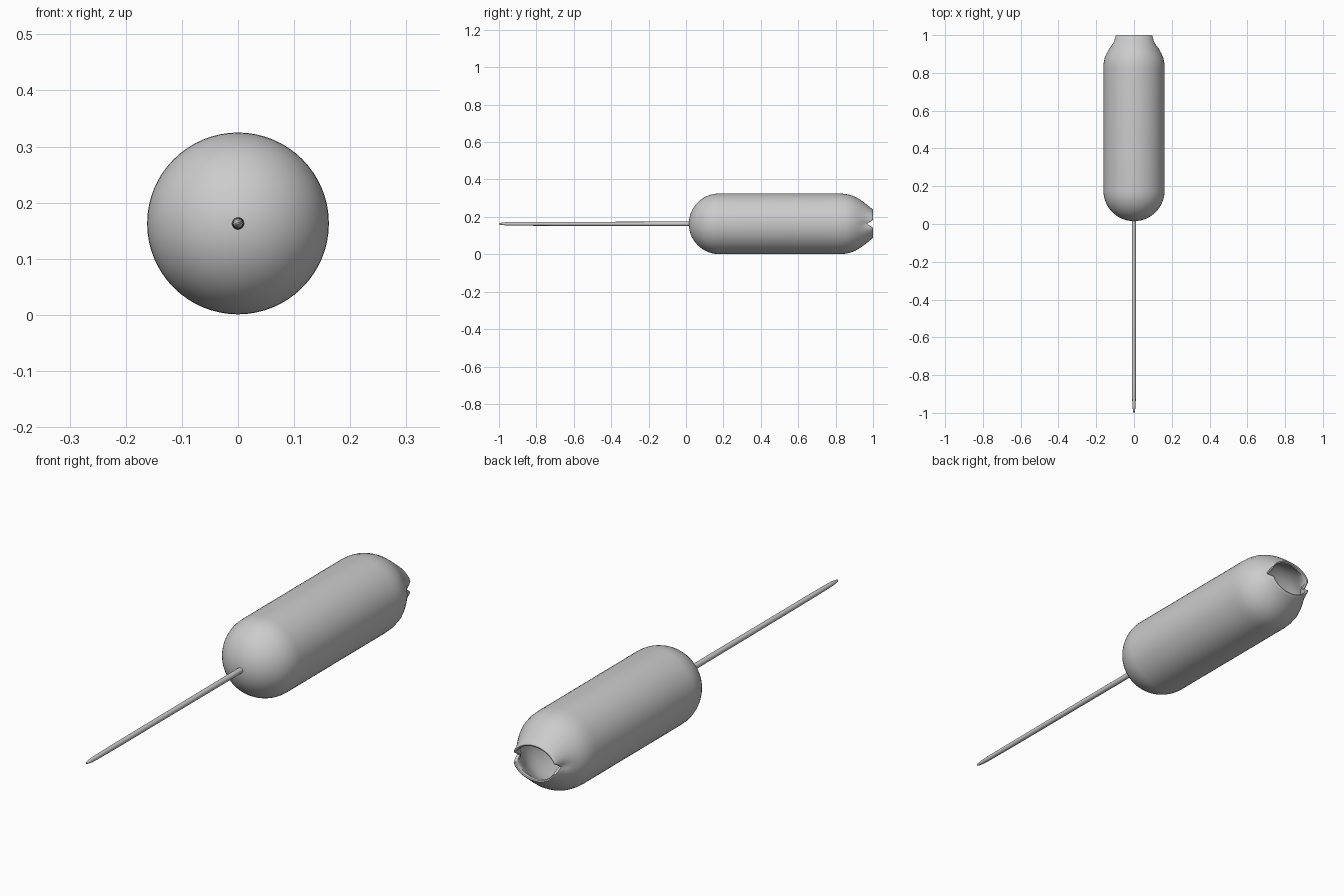
import bpy, bmesh, math

if "Cube" in bpy.data.objects:
    bpy.data.objects.remove(bpy.data.objects["Cube"])

grey = bpy.data.materials.new("light_grey")
grey.diffuse_color = (0.6, 0.6, 0.6, 1)
grey.use_nodes = True
grey.node_tree.nodes["Principled BSDF"].inputs["Base Color"].default_value = grey.diffuse_color
ZC, R, SEG = 0.163, 0.162, 64


def loft(name, rings, seg, cap=(True, True), shape=None):
    """Skin elliptical rings (y, x radius, z radius) along the y axis."""
    bm = bmesh.new()
    loops = []
    for y, rx, rz in rings:
        loop = []
        for i in range(seg):
            a = 2 * math.pi * i / seg
            yy = shape(y, a) if shape else y
            loop.append(bm.verts.new((rx * math.cos(a), yy, ZC + rz * math.sin(a))))
        loops.append(loop)
    for p, q in zip(loops, loops[1:]):
        for i in range(seg):
            j = (i + 1) % seg
            bm.faces.new((p[i], p[j], q[j], q[i]))
    if cap[0]:
        bm.faces.new(loops[0])
    if cap[1]:
        bm.faces.new(loops[-1])
    bmesh.ops.recalc_face_normals(bm, faces=bm.faces[:])
    mesh = bpy.data.meshes.new(name)
    bm.to_mesh(mesh)
    bm.free()
    mesh.materials.append(grey)
    ob = bpy.data.objects.new(name, mesh)
    bpy.context.collection.objects.link(ob)
    bpy.context.view_layer.objects.active = ob
    ob.select_set(True)
    bpy.ops.object.shade_smooth_by_angle(angle=math.radians(40))
    ob.select_set(False)
    return ob


def dome(r, y0, n=14):
    """Rounded front end, from the nose to the full radius."""
    out = []
    for k in range(n + 1):
        t = math.pi / 2 * max(k, 0.1) / n
        out.append((y0 + r - r * math.cos(t), r * math.sin(t), r * math.sin(t)))
    return out


def notch(y, a):
    """Pull the lip back into a V at its two side corners."""
    v = max(0.0, 1 - abs(math.sin(a)) / 0.3)
    return y - 0.032 * v * max(0.0, min(1.0, (y - 0.93) / 0.07))


# Hollow bulb: outer skin, flattened mouth with a rounded lip, inner skin
shoulder = [(0.5, R, R), (0.82, R, R), (0.85, 0.161, 0.16), (0.88, 0.155, 0.154),
            (0.905, 0.144, 0.144), (0.93, 0.130, 0.130), (0.955, 0.116, 0.112),
            (0.975, 0.107, 0.096), (0.992, 0.103, 0.082)]
lip = [(0.998, 0.101, 0.077), (1.0, 0.097, 0.073), (0.998, 0.093, 0.068),
       (0.99, 0.090, 0.066)]
inner = [(y - 0.008, rx - 0.013, rz - 0.013) for y, rx, rz in reversed(shoulder[:-1])]
inside = list(reversed(dome(R - 0.013, 0.03)))
loft("bulb", dome(R, 0.015) + shoulder + lip + inner + inside, SEG, shape=notch)

# Thin stem with a pointed tip
stem = [(-1.0, 0.002), (-0.992, 0.005), (-0.965, 0.0085), (-0.93, 0.0095),
        (-0.8, 0.0105), (0.0, 0.0115), (0.025, 0.0115)]
loft("stem", [(y, r, r) for y, r in stem], 20)
